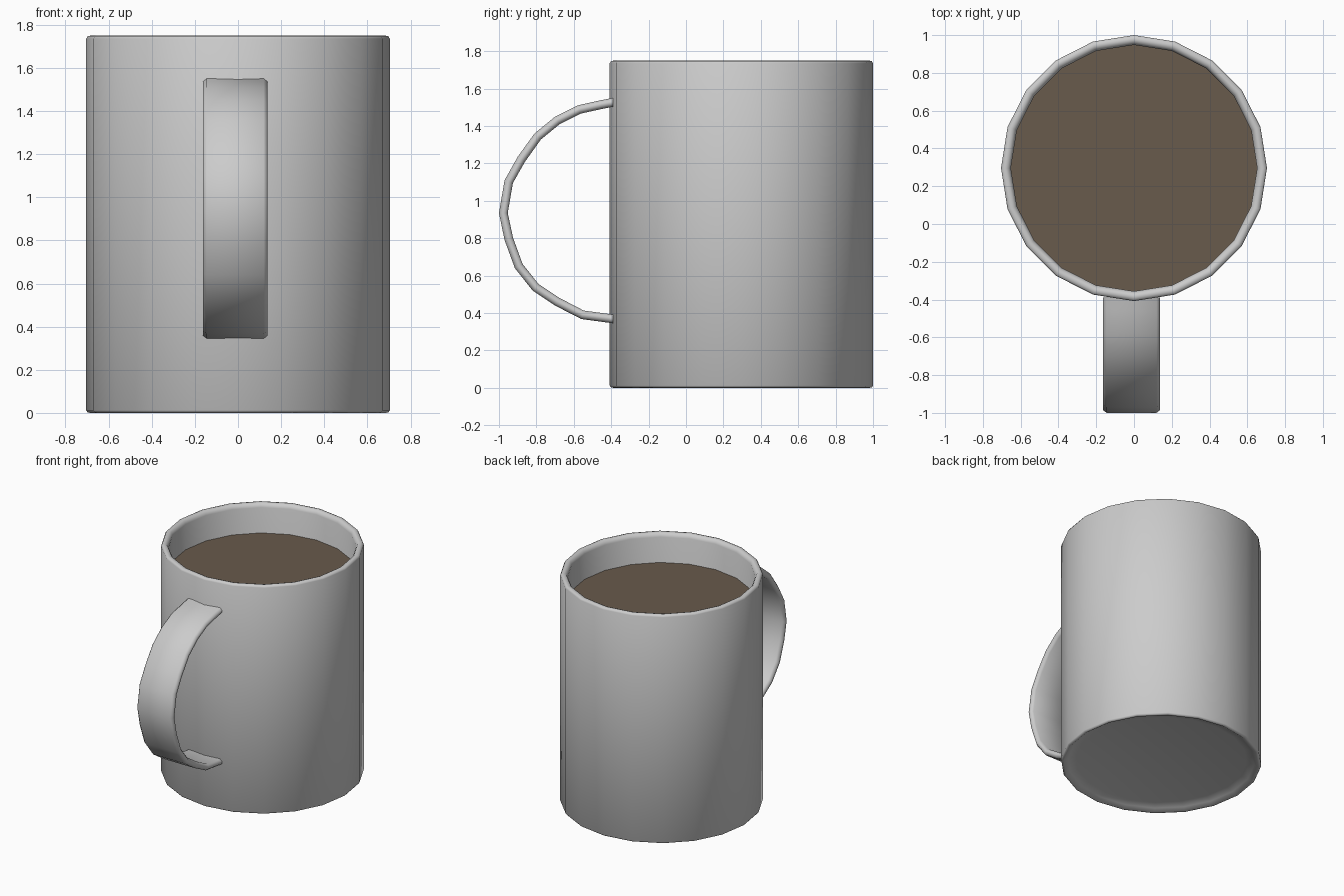
import bpy, bmesh, math
from mathutils import Vector

if "Cube" in bpy.data.objects:
    bpy.data.objects.remove(bpy.data.objects["Cube"])

SIDES = 20
CENTER_Y = 0.296
INNER = 0.652


def finish(name, bm, angle=40):
    bmesh.ops.remove_doubles(bm, verts=bm.verts, dist=1e-4)
    bmesh.ops.recalc_face_normals(bm, faces=bm.faces)
    mesh = bpy.data.meshes.new(name)
    bm.to_mesh(mesh)
    bm.free()
    ob = bpy.data.objects.new(name, mesh)
    bpy.context.collection.objects.link(ob)
    bpy.ops.object.select_all(action='DESELECT')
    ob.select_set(True)
    bpy.context.view_layer.objects.active = ob
    bpy.ops.object.shade_smooth_by_angle(angle=math.radians(angle))
    return ob


def ring(bm, r, z):
    return [bm.verts.new((r * math.sin(2 * math.pi * i / SIDES),
                          CENTER_Y - r * math.cos(2 * math.pi * i / SIDES), z))
            for i in range(SIDES)]


def skin(bm, rings):
    # join neighbouring rings and cap both ends
    for a, b in zip(rings, rings[1:]):
        for i in range(len(a)):
            j = (i + 1) % len(a)
            bm.faces.new((a[i], a[j], b[j], b[i]))
    bm.faces.new(rings[0])
    bm.faces.new(rings[-1])


# Mug body: hollow turned profile (radius, z), recessed base, outside, then inside
profile = [(0.60, 0.035), (0.655, 0.02), (0.685, 0), (0.698, 0.003), (0.704, 0.012),
           (0.704, 1.735), (0.697, 1.747), (0.68, 1.75),
           (0.664, 1.745), (INNER, 1.72), (INNER, 0.08)]
bm = bmesh.new()
skin(bm, [ring(bm, r, z) for r, z in profile])
finish("mug_body", bm, 75)

# Drink surface
bm = bmesh.new()
bm.faces.new(ring(bm, INNER, 1.525))
drink = finish("drink", bm)
if drink.data.polygons[0].normal.z < 0:
    drink.data.flip_normals()
mat = bpy.data.materials.new("drink_brown")
mat.diffuse_color = (0.14, 0.103, 0.072, 1)
mat.use_nodes = True
mat.node_tree.nodes["Principled BSDF"].inputs["Base Color"].default_value = mat.diffuse_color
drink.data.materials.append(mat)

# Handle: rounded flat strap swept along its outer outline (y, z)
outline = [(-0.39, 1.55), (-0.46, 1.537), (-0.58, 1.51), (-0.70, 1.45), (-0.81, 1.36),
           (-0.90, 1.235), (-0.97, 1.11), (-1.0, 0.935), (-0.97, 0.79), (-0.915, 0.64),
           (-0.82, 0.52), (-0.70, 0.44), (-0.56, 0.368), (-0.39, 0.345)]
path = [Vector((0, y, z)) for y, z in outline]
X0, X1, T = -0.163, 0.137, 0.047
# strap cross-section: (x, depth inward)
section = [(X0 + 0.018, 0), (X1 - 0.018, 0), (X1, 0.014), (X1, T - 0.014),
           (X1 - 0.018, T), (X0 + 0.018, T), (X0, T - 0.014), (X0, 0.014)]
bm = bmesh.new()
rings = []
for i, p in enumerate(path):
    t = (path[min(i + 1, len(path) - 1)] - path[max(i - 1, 0)]).normalized()
    n = Vector((0, -t.z, t.y))
    if i in (0, len(path) - 1):
        n = Vector((0, 0, -1 if i == 0 else 1))
    rings.append([bm.verts.new(p + n * d + Vector((x, 0, 0))) for x, d in section])
skin(bm, rings)
finish("handle", bm, 60)
